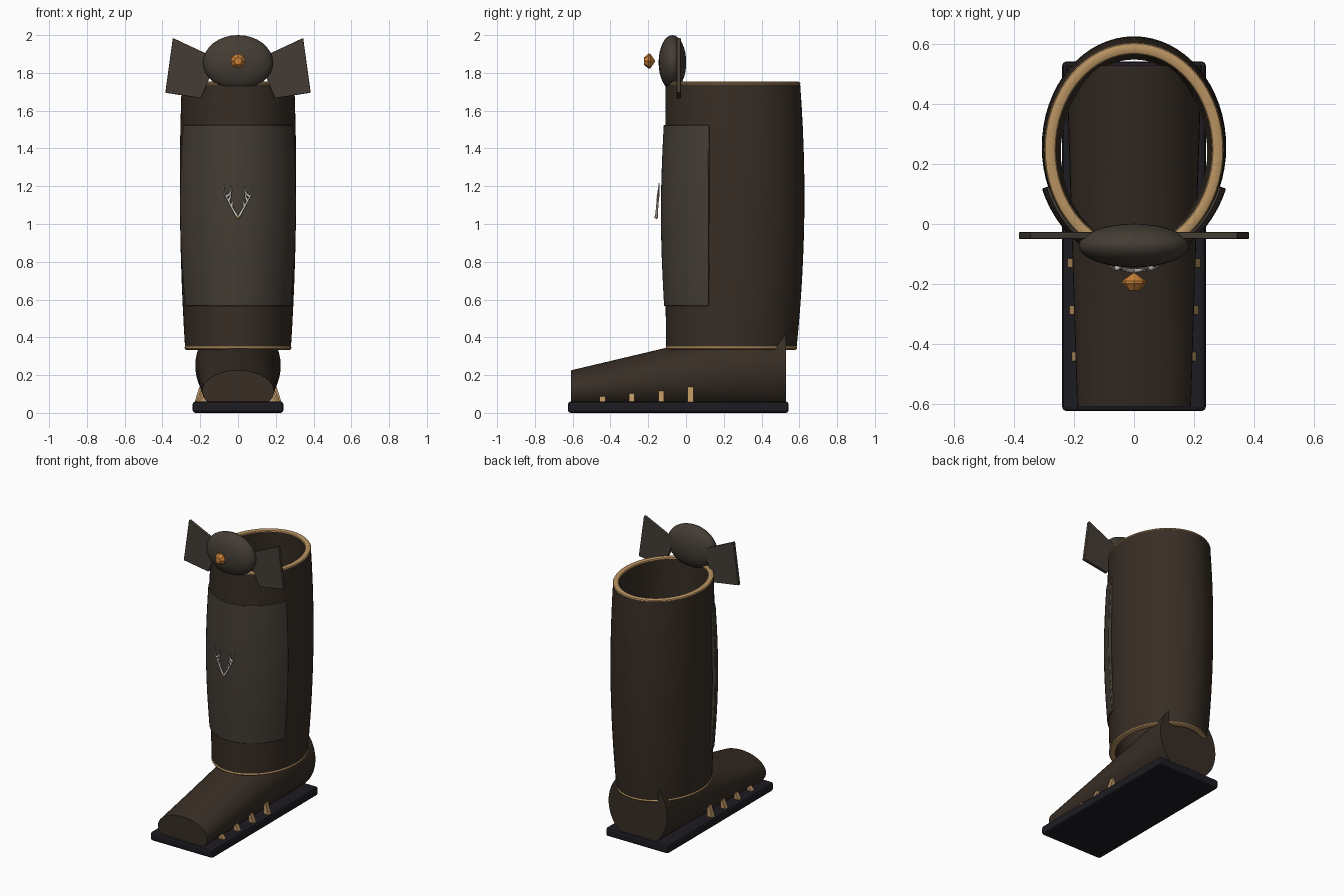
import bpy, bmesh, math
from mathutils import Vector

if "Cube" in bpy.data.objects:
    bpy.data.objects.remove(bpy.data.objects["Cube"])


def material(name, rgb):
    m = bpy.data.materials.new(name)
    m.diffuse_color = (*rgb, 1)
    m.use_nodes = True
    m.node_tree.nodes["Principled BSDF"].inputs["Base Color"].default_value = m.diffuse_color
    return m


LEATHER = material("dark_leather", (0.038, 0.026, 0.018))
PLATE = material("plate", (0.058, 0.046, 0.035))
GOLD = material("gold_trim", (0.48, 0.29, 0.12))
SOLE = material("sole_rubber", (0.012, 0.011, 0.015))
SILVER = material("silver", (0.55, 0.53, 0.48))
AMBER = material("amber", (0.6, 0.22, 0.04))


def finish(name, bm, mat, smooth=True, bevel=0):
    me = bpy.data.meshes.new(name)
    bm.to_mesh(me)
    bm.free()
    ob = bpy.data.objects.new(name, me)
    bpy.context.collection.objects.link(ob)
    me.materials.append(mat)
    if bevel:
        b = ob.modifiers.new("bevel", 'BEVEL')
        b.width = bevel
        b.segments = 2
    if smooth:
        bpy.ops.object.select_all(action='DESELECT')
        ob.select_set(True)
        bpy.context.view_layer.objects.active = ob
        bpy.ops.object.shade_smooth_by_angle(angle=math.radians(35))
    return ob


def loft(name, rows, mat, wrap=True, wrap_rows=False, caps=False, solid=0, **kw):
    """Skin a list of equal-length point rows."""
    bm = bmesh.new()
    vs = [[bm.verts.new(p) for p in row] for row in rows]
    n, m = len(rows), len(rows[0])
    for i in range(n if wrap_rows else n - 1):
        for j in range(m if wrap else m - 1):
            a, b = vs[i], vs[(i + 1) % n]
            k = (j + 1) % m
            bm.faces.new((a[j], a[k], b[k], b[j]))
    if caps:
        bm.faces.new(vs[0])
        bm.faces.new(vs[-1])
    bmesh.ops.recalc_face_normals(bm, faces=bm.faces[:])
    if solid:
        bmesh.ops.solidify(bm, geom=bm.faces[:], thickness=solid)
        bmesh.ops.recalc_face_normals(bm, faces=bm.faces[:])
    return finish(name, bm, mat, **kw)


def prism(name, pts, y0, y1, mat, **kw):
    rows = [[(x, y, z) for x, z in pts] for y in (y0, y1)]
    return loft(name, rows, mat, caps=True, smooth=False, **kw)


# Shaft outline at a height: x radius, y radius, y centre
KEYS = [(0.34, (0.28, 0.345, 0.24)), (1.15, (0.308, 0.369, 0.258)), (1.745, (0.298, 0.356, 0.248))]


def shape(z):
    out = [0, 0, 0]
    for i, (zi, v) in enumerate(KEYS):
        w = 1
        for k, (zk, _) in enumerate(KEYS):
            if k != i:
                w *= (z - zk) / (zi - zk)
        out = [o + w * c for o, c in zip(out, v)]
    return out


def ring(z, grow=0.0, n=64, a0=0.0, a1=2 * math.pi, closed=True):
    rx, ry, cy = shape(z)
    d = n if closed else n - 1
    angs = [a0 + (a1 - a0) * i / d for i in range(n)]
    return [((rx + grow) * math.sin(a), cy - (ry + grow) * math.cos(a), z) for a in angs]


# Open leg shaft with wall thickness
zs = [0.34 + 1.405 * i / 12 for i in range(13)]
loft("leg_shaft", [ring(z) for z in zs] + [ring(z, -0.035) for z in reversed(zs)],
     LEATHER, wrap_rows=True)


# Gold trim rings at top and bottom of the shaft
def trim(name, z, grow, rad, tall):
    rows = []
    for i in range(10):
        t = 2 * math.pi * i / 10
        rows.append([(x, y, z + tall * math.sin(t)) for x, y, _ in ring(z, grow + rad * math.cos(t))])
    loft(name, rows, GOLD, wrap_rows=True)


trim("top_trim", 1.743, -0.018, 0.02, 0.012)
trim("bottom_trim", 0.344, -0.016, 0.02, 0.012)

# Curved shin plate
rows = []
for i in range(13):
    t = i / 12
    z = 0.565 + 0.96 * t
    rows.append(ring(z, 0.008 + 0.014 * math.sin(math.pi * t), 33,
                     math.radians(-69), math.radians(69), False))
loft("shin_plate", rows, PLATE, wrap=False, solid=0.02, bevel=0.004)

# Foot: tapering elliptical loft from toe to heel
TOE, HEEL = (-0.61, 0.19, 0.115, 0.11), (0.53, 0.226, 0.25, 0.245)


def foot_section(y):
    t = (y - TOE[0]) / (HEEL[0] - TOE[0])
    return [a + (b - a) * t for a, b in zip(TOE, HEEL)]


rows = []
for i in range(7):
    y, a, cz, b = foot_section(-0.61 + 1.14 * i / 6)
    rows.append([(a * math.cos(2 * math.pi * k / 48), y, cz + b * math.sin(2 * math.pi * k / 48))
                 for k in range(48)])
loft("foot", rows, LEATHER, caps=True)

# Sole slab
prism("sole", [(-0.24, 0), (0.24, 0), (0.24, 0.06), (-0.24, 0.06)], -0.625, 0.543, SOLE, bevel=0.014)

# Gold straps leaning from the sole onto the foot, both sides
for i, (y, top) in enumerate([(-0.442, 0.086), (-0.287, 0.102), (-0.131, 0.117), (0.024, 0.136)]):
    _, a, cz, b = foot_section(y)
    x = a * math.sqrt(max(0, 1 - ((top - cz) / b) ** 2))
    for s, side in ((1, "right"), (-1, "left")):
        prism(f"strap_{side}_{i + 1}",
              [(s * (x - 0.01), top), (s * (x + 0.004), top), (s * (x + 0.03), 0.055), (s * (x - 0.01), 0.055)],
              y - 0.015, y + 0.015, GOLD)

# Knee dome
bm = bmesh.new()
bmesh.ops.create_uvsphere(bm, u_segments=32, v_segments=16, radius=1)
for v in bm.verts:
    v.co = Vector((v.co.x * 0.185, -0.072 + v.co.y * 0.073, 1.855 + v.co.z * 0.145))
finish("knee_dome", bm, PLATE)

# Knee wings
for s, side in ((1, "right"), (-1, "left")):
    pts = [(s * 0.345, 1.985), (s * 0.385, 1.695), (s * 0.195, 1.665), (s * 0.11, 1.875)]
    prism("knee_wing_" + side, pts, -0.05, -0.027, PLATE, bevel=0.004)

# Faceted gem in front of the knee
rows = [[(r * math.cos(math.pi * k / 4), y, 1.862 + r * math.sin(math.pi * k / 4)) for k in range(8)]
        for y, r in ((-0.222, 0.02), (-0.198, 0.04), (-0.19, 0.04), (-0.163, 0.002))]
loft("knee_gem", rows, AMBER, caps=True, smooth=False)


# Antler emblem: tapered curve tubes mirrored across x
def antler(name, paths, s):
    cu = bpy.data.curves.new(name, 'CURVE')
    cu.dimensions = '3D'
    cu.bevel_depth = 0.0075
    cu.bevel_resolution = 2
    cu.resolution_u = 5
    cu.use_fill_caps = True
    for path in paths:
        sp = cu.splines.new('BEZIER')
        sp.bezier_points.add(len(path) - 1)
        for i, (p, (x, z)) in enumerate(zip(sp.bezier_points, path)):
            p.co = (s * x, -0.157 + (z - 1.035) * 0.08, z)
            p.handle_left_type = p.handle_right_type = 'AUTO'
            p.radius = 1 - 0.65 * i / (len(path) - 1)
    cu.materials.append(SILVER)
    bpy.context.collection.objects.link(bpy.data.objects.new(name, cu))


PATHS = [[(0.003, 1.037), (0.028, 1.08), (0.052, 1.125), (0.072, 1.165), (0.077, 1.217)],
         [(0.034, 1.092), (0.03, 1.115), (0.028, 1.13)],
         [(0.05, 1.12), (0.04, 1.155), (0.048, 1.175)],
         [(0.062, 1.145), (0.04, 1.165), (0.036, 1.2)]]
antler("antler_right", PATHS, 1)
antler("antler_left", PATHS, -1)

# Small bead joining the antlers
bm = bmesh.new()
bmesh.ops.create_icosphere(bm, subdivisions=2, radius=0.01)
bmesh.ops.translate(bm, verts=bm.verts[:], vec=(0, -0.157, 1.037))
finish("antler_bead", bm, GOLD)
